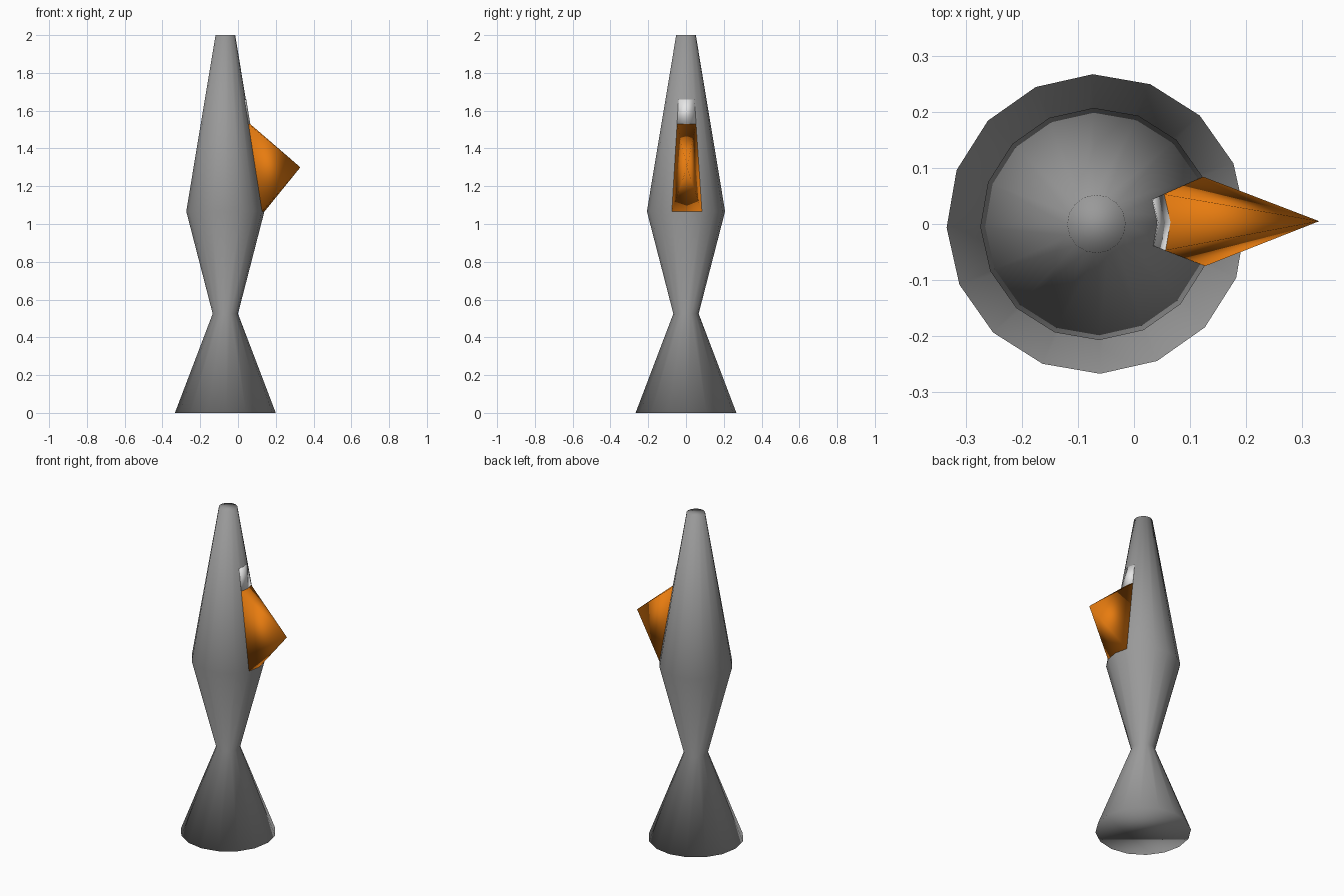
import bpy, bmesh, math

if "Cube" in bpy.data.objects:
    bpy.data.objects.remove(bpy.data.objects["Cube"])

SIDES = 16
CX = -0.067                      # axis of the body
TWIST = math.radians(1.4)        # small turn of the ring
PROFILE = [(0.267, 0.0), (0.067, 0.525), (0.207, 1.067), (0.052, 2.0)]
STEP = 2 * math.pi / SIDES


def material(name, rgb):
    m = bpy.data.materials.new(name)
    m.diffuse_color = (*rgb, 1)
    m.use_nodes = True
    m.node_tree.nodes["Principled BSDF"].inputs["Base Color"].default_value = m.diffuse_color
    return m


def radius(z):
    for (r0, z0), (r1, z1) in zip(PROFILE, PROFILE[1:]):
        if z <= z1:
            return r0 + (r1 - r0) * (z - z0) / (z1 - z0)
    return PROFILE[-1][0]


def on_body(k, z, lift=0.0):
    """Point on ring corner k of the body at height z."""
    r, a = radius(z) + lift, k * STEP + TWIST
    return (CX + r * math.cos(a), r * math.sin(a), z)


def finish(name, bm, mat):
    bmesh.ops.recalc_face_normals(bm, faces=bm.faces)
    for f in bm.faces:
        f.smooth = True
    me = bpy.data.meshes.new(name)
    bm.to_mesh(me)
    bm.free()
    me.materials.append(mat)
    ob = bpy.data.objects.new(name, me)
    bpy.context.collection.objects.link(ob)
    return ob


def bridge(bm, a, b):
    n = len(a)
    for i in range(n):
        j = (i + 1) % n
        bm.faces.new((a[i], a[j], b[j], b[i]))


grey = material("grey", (0.32, 0.32, 0.32))
orange = material("orange", (0.8, 0.2, 0.005))
white = material("white", (0.8, 0.8, 0.8))

# body: turned profile with closed ends, smooth all over
bm = bmesh.new()
rings = [[bm.verts.new(on_body(k, z)) for k in range(SIDES)] for _, z in PROFILE]
for a, b in zip(rings, rings[1:]):
    bridge(bm, a, b)
bm.faces.new(rings[0][::-1])
bm.faces.new(rings[-1])
finish("body", bm, grey)

# side spike: pyramid standing on two neighbouring body faces
bm = bmesh.new()
base = [bm.verts.new(on_body(k, z, 0.001)) for k, z in
        ((-1, 1.067), (0, 1.067), (1, 1.067), (1, 1.53), (0, 1.53), (-1, 1.53))]
tip = bm.verts.new((0.33, 0.005, 1.30))
for v, w in zip(base, base[1:] + base[:1]):
    bm.faces.new((v, w, tip))
bm.faces.new((base[0], base[5], base[4], base[1]))
bm.faces.new((base[1], base[4], base[3], base[2]))
finish("side_spike", bm, orange)

# white patch: thin plate over the same two faces, above the spike
bm = bmesh.new()
outline = ((-1, 1.53), (0, 1.53), (1, 1.53), (1, 1.66), (0, 1.66), (-1, 1.66))
inner = [bm.verts.new(on_body(k, z, -0.002)) for k, z in outline]
outer = [bm.verts.new(on_body(k, z, 0.002)) for k, z in outline]
bridge(bm, inner, outer)
for s in (inner, outer):
    bm.faces.new((s[0], s[1], s[4], s[5]))
    bm.faces.new((s[1], s[2], s[3], s[4]))
finish("white_patch", bm, white)
